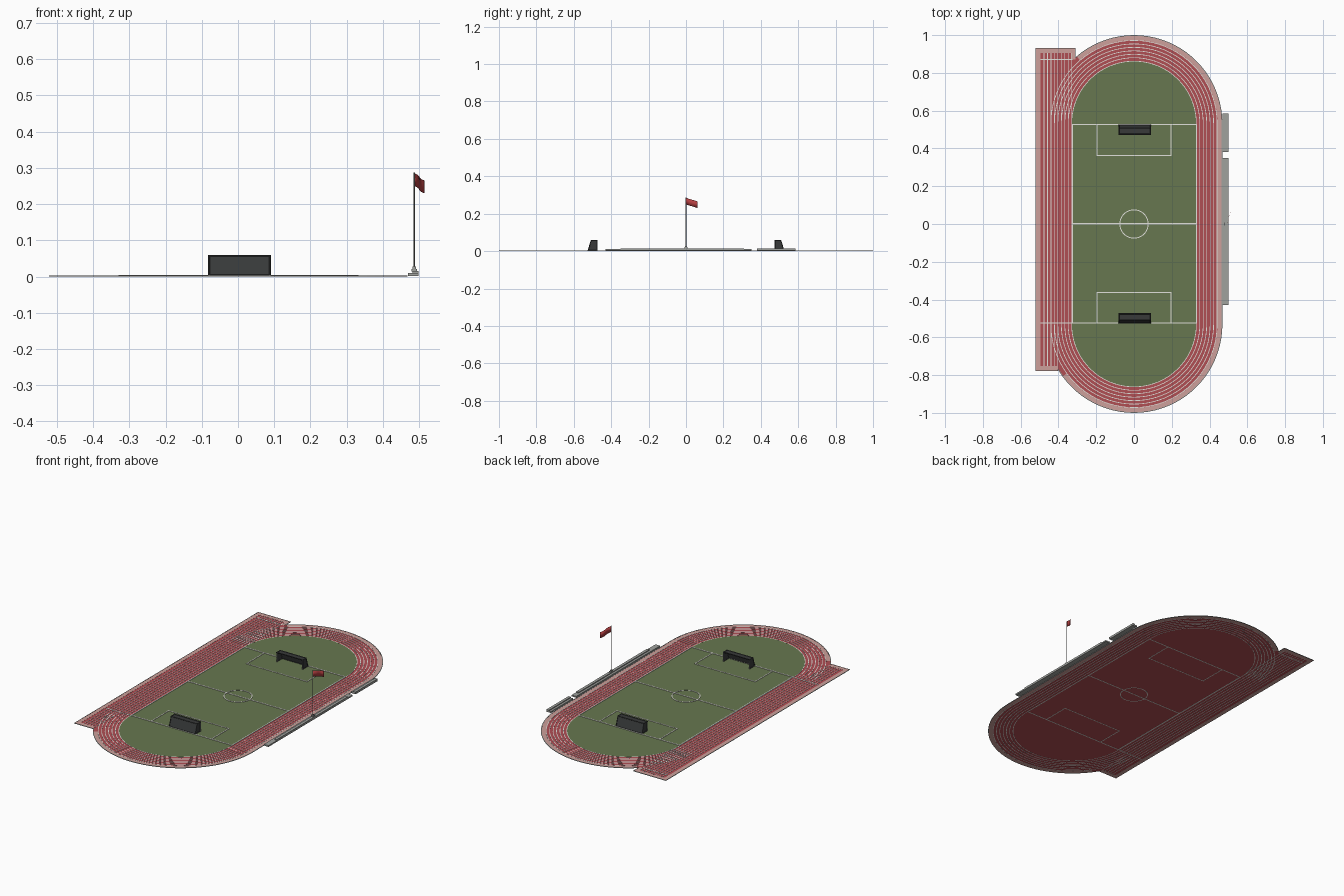
import bpy, bmesh, math
from mathutils import Vector

if "Cube" in bpy.data.objects:
    bpy.data.objects.remove(bpy.data.objects["Cube"])


def mat(name, r, g, b):
    lin = [((c / 255 + 0.055) / 1.055) ** 2.4 for c in (r, g, b)]
    m = bpy.data.materials.new(name)
    m.diffuse_color = (*lin, 1)
    m.use_nodes = True
    m.node_tree.nodes["Principled BSDF"].inputs["Base Color"].default_value = m.diffuse_color
    return m


RED = mat("track red", 176, 78, 84)
PINK = mat("border pink", 205, 160, 155)
GRASS = mat("grass green", 103, 119, 80)
WHITE = mat("line white", 226, 226, 220)
GREY = mat("concrete grey", 160, 162, 158)
DARK = mat("net dark grey", 56, 58, 58)
POST = mat("post grey", 120, 124, 122)
FLAG = mat("flag red", 178, 62, 64)

CY = 0.532          # centre of each bend
SEG = 40


def finish(name, bm, m):
    bmesh.ops.recalc_face_normals(bm, faces=bm.faces)
    me = bpy.data.meshes.new(name)
    bm.to_mesh(me)
    bm.free()
    me.materials.append(m)
    ob = bpy.data.objects.new(name, me)
    bpy.context.collection.objects.link(ob)
    return ob


def slab(bm, pts, z0, z1):
    """Extruded flat polygon."""
    lo = [bm.verts.new((x, y, z0)) for x, y in pts]
    hi = [bm.verts.new((x, y, z1)) for x, y in pts]
    bm.faces.new(lo[::-1])
    bm.faces.new(hi)
    n = len(pts)
    for i in range(n):
        j = (i + 1) % n
        bm.faces.new((lo[i], lo[j], hi[j], hi[i]))


def rect(x0, x1, y0, y1):
    return [(x0, y0), (x1, y0), (x1, y1), (x0, y1)]


def strip(bm, pts, w, z0, z1, closed=False):
    """Flat band of width w along a path, mitred at the corners."""
    p = [Vector(q) for q in pts]
    n = len(p)
    rings = []
    for i in range(n):
        a = p[i - 1] if (closed or i > 0) else None
        b = p[(i + 1) % n] if (closed or i < n - 1) else None
        d1 = (p[i] - a).normalized() if a is not None else (b - p[i]).normalized()
        d2 = (b - p[i]).normalized() if b is not None else d1
        n1, n2 = Vector((-d1.y, d1.x)), Vector((-d2.y, d2.x))
        m = (n1 + n2).normalized()
        m *= w / 2 / max(m.dot(n1), 0.3)
        l, r = p[i] + m, p[i] - m
        rings.append([bm.verts.new((q.x, q.y, z)) for q, z in
                      ((l, z0), (r, z0), (r, z1), (l, z1))])
    for i in range(n if closed else n - 1):
        s, t = rings[i], rings[(i + 1) % n]
        for k in range(4):
            bm.faces.new((s[k], s[(k + 1) % 4], t[(k + 1) % 4], t[k]))
    if not closed:
        bm.faces.new(rings[0])
        bm.faces.new(rings[-1][::-1])


def stadium(r):
    """Oval outline, starting on the lower left bend."""
    pts = []
    for s, start in ((-1, math.pi), (1, 0)):
        for i in range(SEG + 1):
            a = start + math.pi * i / SEG
            pts.append((r * math.cos(a), s * CY + r * math.sin(a)))
    return pts


# red running surface: oval plus sprint straight
bm = bmesh.new()
slab(bm, stadium(0.466), 0.0005, 0.0015)
slab(bm, rect(-0.515, -0.315, -0.77, 0.925), 0.0005, 0.0015)
finish("track_surface", bm, RED)

# grass infield
bm = bmesh.new()
slab(bm, stadium(0.33), 0.0014, 0.0024)
finish("infield_grass", bm, GRASS)

# pale border and its thin kerb, broken where the sprint straight joins
rect_path = [(-0.402, -0.764), (-0.508, -0.764), (-0.508, 0.918), (-0.322, 0.918), (-0.322, 0.872)]
kerb_path = [(-0.398, -0.776), (-0.52, -0.776), (-0.52, 0.93), (-0.31, 0.93), (-0.31, 0.878)]
for name, r, w, path, m, z in (("track_border", 0.454, 0.024, rect_path, PINK, 0.0022),
                               ("track_kerb", 0.466, 0.004, kerb_path, GREY, 0.003)):
    bm = bmesh.new()
    oval = [q for q in stadium(r) if not (q[0] < -0.31 and -0.775 < q[1] < 0.9)]
    strip(bm, oval, w, 0.0, z)
    strip(bm, path, w if m is PINK else 0.003, 0.0, z)
    finish(name, bm, m)

# lane lines: ovals, straight extensions, start and finish lines
STEP = 0.0183
bm = bmesh.new()
for i in range(7):
    strip(bm, stadium(0.33 + i * STEP), 0.0036, 0.0, 0.0026, True)
for i in range(9):
    x = -0.33 - i * STEP
    low = -0.752 if x < -0.40 else (-CY if i < 7 else -0.752)
    strip(bm, [(x, low), (x, 0.906)], 0.0036, 0.0, 0.0027)
for y, x0, x1 in ((0.87, -0.495, -0.325), (-0.525, -0.495, -0.33)):
    strip(bm, [(x0, y), (x1, y)], 0.005, 0.0, 0.0028)
finish("lane_lines", bm, WHITE)

# pitch markings
bm = bmesh.new()
strip(bm, rect(-0.327, 0.33, -0.525, 0.527), 0.006, 0.0, 0.0045, True)
strip(bm, [(-0.327, 0.001), (0.33, 0.001)], 0.006, 0.0, 0.0044)
strip(bm, [(0.075 * math.cos(a * math.pi / 20), 0.075 * math.sin(a * math.pi / 20))
           for a in range(40)], 0.005, 0.0, 0.0043, True)
for s in (-1, 1):
    strip(bm, [(-0.197, s * 0.525), (-0.197, s * 0.362), (0.195, s * 0.362), (0.195, s * 0.525)],
          0.005, 0.0, 0.0043)
finish("pitch_lines", bm, WHITE)


def bar(bm, a, b, r, sides=8):
    a, b = Vector(a), Vector(b)
    d = b - a
    res = bmesh.ops.create_cone(bm, cap_ends=True, segments=sides, radius1=r, radius2=r, depth=d.length)
    q = d.to_track_quat('Z', 'Y').to_matrix()
    for v in res["verts"]:
        v.co = q @ v.co + (a + b) / 2


# goals: open towards midfield, sloping net at the back
for s, tag in ((-1, "near"), (1, "far")):
    f, t, k, x0, x1, h = s * 0.475, s * 0.507, s * 0.524, -0.08, 0.088, 0.057
    prof = [(f, 0.003), (f, h), (t, h), (k, 0.003)]
    bm = bmesh.new()
    L = [bm.verts.new((x0, y, z)) for y, z in prof]
    R = [bm.verts.new((x1, y, z)) for y, z in prof]
    bm.faces.new(L)
    bm.faces.new(R)
    for i in (1, 2):
        bm.faces.new((L[i], L[i + 1], R[i + 1], R[i]))
    net = finish(tag + "_goal_net", bm, DARK)
    mod = net.modifiers.new("thickness", 'SOLIDIFY')
    mod.thickness = 0.001
    bm = bmesh.new()
    for x in (x0, x1):
        for i in (1, 2):
            bar(bm, (x, *prof[i]), (x, *prof[i + 1]), 0.0022)
        bar(bm, (x, *prof[3]), (x, *prof[0]), 0.0022)
    for i in (2, 3):
        bar(bm, (x0, *prof[i]), (x1, *prof[i]), 0.0022)
    finish(tag + "_goal_back_frame", bm, DARK)
    bm = bmesh.new()
    for x in (x0, x1):
        bar(bm, (x, f, 0.002), (x, f, h), 0.003)
    finish(tag + "_goal_posts", bm, POST)
    bm = bmesh.new()
    bar(bm, (x0 - 0.003, f, h), (x1 + 0.003, f, h), 0.003)
    finish(tag + "_goal_crossbar", bm, DARK)

# stepped stands along the right side
for name, y0, y1, u0, u1 in (("long_stand", -0.43, 0.35, -0.35, 0.31),
                             ("short_stand", 0.38, 0.585, 0.38, 0.585)):
    bm = bmesh.new()
    slab(bm, rect(0.469, 0.499, y0, y1), 0.002, 0.010)
    slab(bm, rect(0.482, 0.4985, u0, u1), 0.0095, 0.015)
    finish(name, bm, GREY)

# flagpole with plinth
bm = bmesh.new()
slab(bm, rect(0.479, 0.494, -0.008, 0.008), 0.014, 0.021)
slab(bm, rect(0.482, 0.491, -0.005, 0.005), 0.020, 0.027)
finish("flag_plinth", bm, GREY)
bm = bmesh.new()
bar(bm, (0.4865, 0, 0.02), (0.4865, 0, 0.287), 0.0016)
finish("flagpole", bm, POST)

# waving flag
bm = bmesh.new()
cols = []
for i in range(13):
    t = i / 12
    wave = 0.0035 * math.sin(t * 2 * math.pi)
    x, y = 0.487 + 0.028 * t + wave * 0.9, 0.062 * t - wave * 0.4
    cols.append([bm.verts.new((x, y, z - 0.02 * t)) for z in (0.25, 0.285)])
for a, b in zip(cols, cols[1:]):
    bm.faces.new((a[0], b[0], b[1], a[1]))
for fc in bm.faces:
    fc.smooth = True
flag = finish("flag", bm, FLAG)
flag.modifiers.new("thickness", 'SOLIDIFY').thickness = 0.0008
